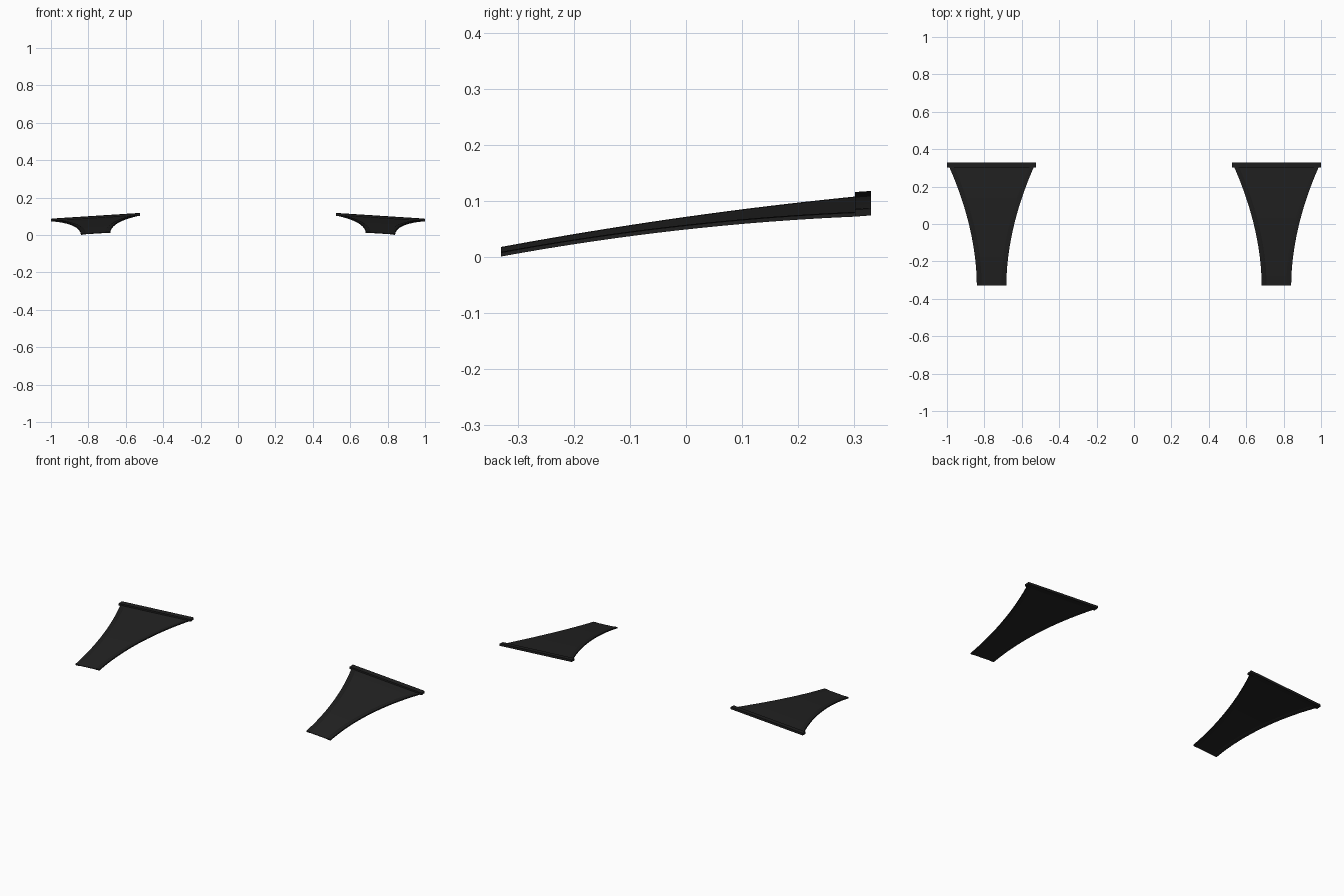
import bpy, bmesh

if "Cube" in bpy.data.objects:
    bpy.data.objects.remove(bpy.data.objects["Cube"])

N = 24                    # steps along the length
CX, Y0, Y1 = 0.7615, -0.33, 0.33
RIM = 0.026               # width of the side rims
SLOPE = -0.064            # sideways tilt, outer side lower


def material(name, v):
    m = bpy.data.materials.new(name)
    m.diffuse_color = (v, v, v, 1)
    m.use_nodes = True
    m.node_tree.nodes["Principled BSDF"].inputs["Base Color"].default_value = m.diffuse_color
    return m


floor_mat = material("charcoal panel", 0.0160)
rim_mat = material("dark charcoal rim", 0.0135)


def half_width(t):
    return 0.079 + 0.1585 * t ** 1.9


def mid_z(t):
    return 0.0095 + 0.1215 * t - 0.039 * t * t


def loft(name, section, t0, t1, steps, mat, side):
    """Sweep a closed (offset, height) section along the curved panel."""
    bm = bmesh.new()
    rings = []
    for i in range(steps + 1):
        t = t0 + (t1 - t0) * i / steps
        ring = []
        for off, h in section(half_width(t)):
            z = mid_z(t) + SLOPE * off + h
            ring.append(bm.verts.new((side * (CX + off), Y0 + (Y1 - Y0) * t, max(z, 0))))
        rings.append(ring)
    n = len(rings[0])
    for a, b in zip(rings, rings[1:]):
        for k in range(n):
            bm.faces.new((a[k], a[(k + 1) % n], b[(k + 1) % n], b[k]))
    bm.faces.new(rings[0])
    bm.faces.new(rings[-1])
    bmesh.ops.recalc_face_normals(bm, faces=bm.faces)
    me = bpy.data.meshes.new(name)
    bm.to_mesh(me)
    bm.free()
    me.materials.append(mat)
    ob = bpy.data.objects.new(name, me)
    bpy.context.collection.objects.link(ob)
    bpy.ops.object.select_all(action='DESELECT')
    ob.select_set(True)
    bpy.context.view_layer.objects.active = ob
    bpy.ops.object.shade_smooth_by_angle(angle=0.5)


def panel_section(w):
    e = w - RIM
    return [(-e, -0.002), (e, -0.002), (e, 0.0015), (-e, 0.0015)]


def rim_section(s):
    # raised edge strip with a small chamfer towards the panel
    def section(w):
        e = w - RIM
        return [(s * e, -0.002), (s * (e + 0.005), -0.0035), (s * w, -0.0035),
                (s * w, 0.0035), (s * (e + 0.005), 0.0035), (s * e, 0.0015)]
    return section


def lip_section(w):
    w = 0.2375
    return [(-w, -0.0025), (w, -0.0025), (w, 0.0095), (w - 0.004, 0.011),
            (-w + 0.004, 0.011), (-w, 0.0095)]


for label, side in (("right", 1), ("left", -1)):
    # curved floor, two side rims and the raised rear lip
    loft(label + "_panel", panel_section, 0, 0.97, N, floor_mat, side)
    loft(label + "_inner_rim", rim_section(-1), 0, 0.97, N, rim_mat, side)
    loft(label + "_outer_rim", rim_section(1), 0, 0.97, N, rim_mat, side)
    loft(label + "_rear_lip", lip_section, 0.957, 1, 1, rim_mat, side)
